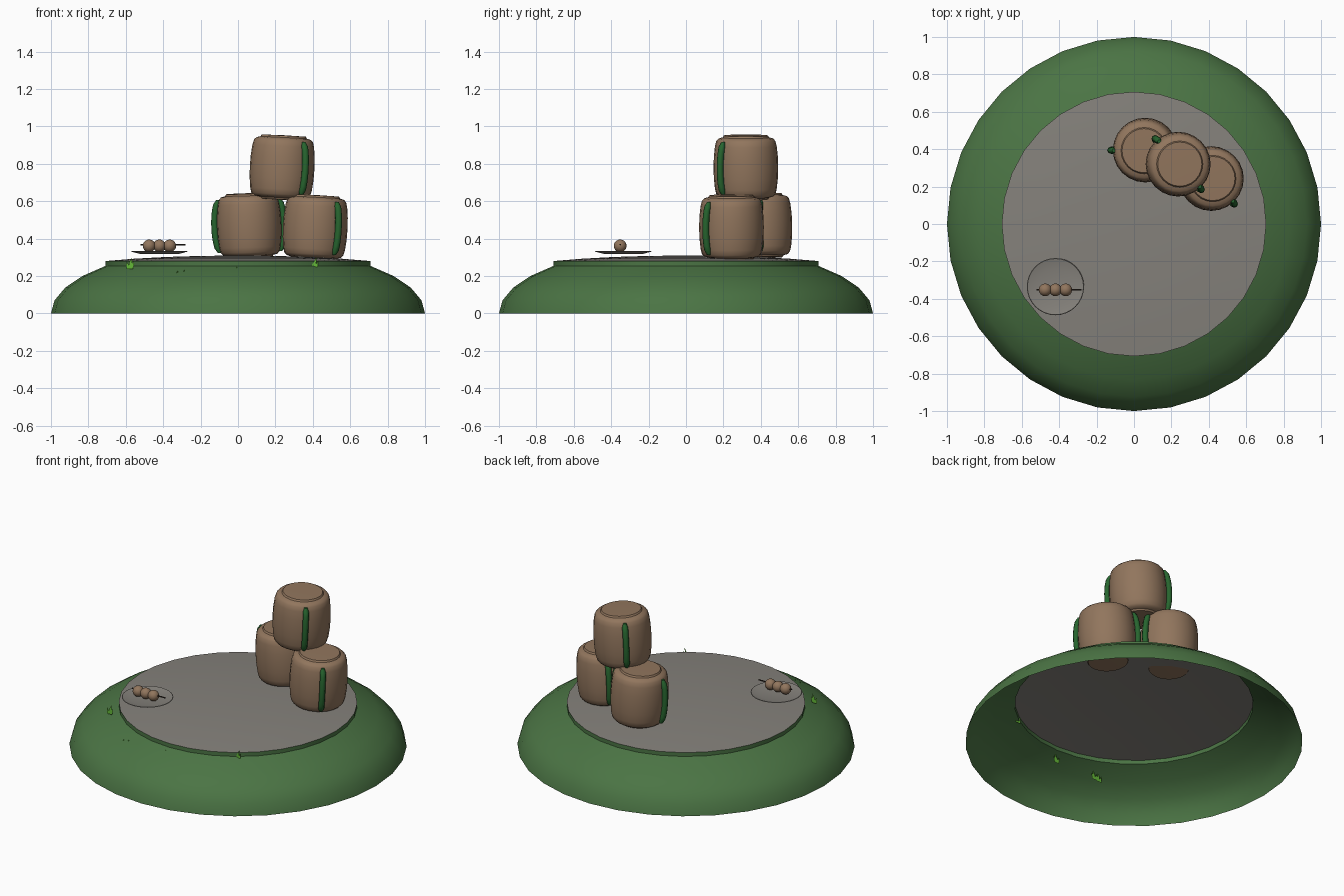
import bpy, bmesh, math
from mathutils import Vector

if "Cube" in bpy.data.objects:
    bpy.data.objects.remove(bpy.data.objects["Cube"])


def mat(name, rgb):
    m = bpy.data.materials.new(name)
    m.diffuse_color = (*rgb, 1)
    m.use_nodes = True
    m.node_tree.nodes["Principled BSDF"].inputs["Base Color"].default_value = m.diffuse_color
    return m


MOSS = mat("moss_green", (0.070, 0.175, 0.058))
STONE = mat("stone_grey", (0.235, 0.222, 0.200))
WOOD = mat("barrel_brown", (0.285, 0.180, 0.110))
VINE = mat("vine_green", (0.020, 0.130, 0.028))
GRASS = mat("grass_green", (0.130, 0.480, 0.040))
STICK = mat("dark_stick", (0.035, 0.025, 0.018))


def finish(name, bm, mats, loc=(0, 0, 0), rot=(0, 0, 0), smooth=30):
    me = bpy.data.meshes.new(name)
    bm.to_mesh(me)
    bm.free()
    ob = bpy.data.objects.new(name, me)
    bpy.context.collection.objects.link(ob)
    for m in mats:
        me.materials.append(m)
    ob.location = loc
    ob.rotation_euler = [math.radians(a) for a in rot]
    if smooth:
        bpy.ops.object.select_all(action='DESELECT')
        ob.select_set(True)
        bpy.context.view_layer.objects.active = ob
        bpy.ops.object.shade_smooth_by_angle(angle=math.radians(smooth))
    return ob


def lathe(profile, sides, index=lambda i: 0):
    """Revolve (radius, z) points listed bottom to top; radius 0 closes an end."""
    bm = bmesh.new()
    rings = []
    for r, z in profile:
        if r == 0:
            rings.append([bm.verts.new((0, 0, z))])
        else:
            rings.append([bm.verts.new((r * math.cos(2 * math.pi * k / sides),
                                        r * math.sin(2 * math.pi * k / sides), z))
                          for k in range(sides)])
    for i in range(len(rings) - 1):
        a, b = rings[i], rings[i + 1]
        for k in range(sides):
            n = (k + 1) % sides
            if len(a) == 1:
                f = bm.faces.new((a[0], b[n], b[k]))
            elif len(b) == 1:
                f = bm.faces.new((a[k], a[n], b[0]))
            else:
                f = bm.faces.new((a[k], a[n], b[n], b[k]))
            f.material_index = index(i)
    return bm


# Mound: open-bottomed squashed dome, raised step and gently domed stone top
step = math.pi / 16
dome = [(math.cos(i * step), 0.36 * math.sin(i * step)) for i in range(5)]
cap = [(math.cos(i * step), 0.28 + 0.28 * (0.36 * math.sin(i * step) - 0.2546))
       for i in range(4, 8)] + [(0, 0.3095)]
finish("mound", lathe(dome + cap, 32, lambda i: 1 if i > 4 else 0), [MOSS, STONE])

# Barrels, each with a vine running up two opposite sides
HALF = [(0.173, 0), (0.171, 0.06), (0.165, 0.115), (0.158, 0.142),
        (0.146, 0.155), (0.124, 0.161), (0.118, 0.171), (0, 0.173)]
BARREL = [(r, -z) for r, z in reversed(HALF[1:])] + HALF


def vine(name, angle, loc, rot):
    path = [(0.172 + 0.013 * math.cos(t * 1.5) - 0.011 * t ** 4, 0.142 * t)
            for t in [i / 6 for i in range(-6, 7)]]
    bm = bmesh.new()
    rings = []
    for i, (r, z) in enumerate(path):
        w = 0.010 if i in (0, len(path) - 1) else 0.018
        rings.append([bm.verts.new((r + w * math.cos(k * math.pi / 4),
                                    w * math.sin(k * math.pi / 4), z)) for k in range(8)])
    for a, b in zip(rings, rings[1:]):
        for k in range(8):
            n = (k + 1) % 8
            bm.faces.new((a[k], a[n], b[n], b[k]))
    bm.faces.new(rings[0][::-1])
    bm.faces.new(rings[-1])
    c, s = math.cos(math.radians(angle)), math.sin(math.radians(angle))
    for v in bm.verts:
        x, y, z = v.co
        v.co = Vector((x * c - y * s, x * s + y * c, z))
    finish(name, bm, [VINE], loc, rot, 50)


for label, loc, rot, angle in [("left", (0.06, 0.395, 0.470), (1, -2, 0), 180),
                               ("right", (0.413, 0.243, 0.460), (0, 3, 0), -48),
                               ("top", (0.236, 0.320, 0.780), (0, 3, 0), -48)]:
    finish("barrel_" + label, lathe(BARREL, 24), [WOOD], loc, rot, 35)
    for j in range(2):
        vine(f"vine_{label}_{j + 1}", angle + 180 * j, loc, rot)

# Shallow plate
PLATE = [(0, 0.317), (0.10, 0.317), (0.153, 0.331), (0.150, 0.333),
         (0.10, 0.321), (0, 0.321)]
finish("plate", lathe(PLATE, 32), [STONE], (-0.42, -0.335, 0))

# Skewer with three dumplings
bm = bmesh.new()
bmesh.ops.create_cone(bm, cap_ends=True, segments=8, radius1=0.004, radius2=0.004, depth=0.24)
finish("skewer_stick", bm, [STICK], (-0.40, -0.352, 0.368), (0, 90, 0))
for i in range(3):
    bm = bmesh.new()
    bmesh.ops.create_uvsphere(bm, u_segments=16, v_segments=10, radius=0.034)
    finish(f"dumpling_{i + 1}", bm, [WOOD], (-0.475 + 0.055 * i, -0.352, 0.361))

# Grass tufts: flat curved blades facing the front
for t, (x, y, z) in enumerate([(-0.58, -0.50, 0.238), (-0.335, -0.72, 0.168),
                               (-0.30, -0.72, 0.172), (-0.02, -0.735, 0.188),
                               (0.405, -0.585, 0.238)]):
    bm = bmesh.new()
    for base, lean, h in [(-0.010, -0.006, 0.040), (0.0, 0.014, 0.062), (0.012, 0.010, 0.042)]:
        v = [bm.verts.new((base + dx, 0, dz)) for dx, dz in
             [(-0.006, 0), (0.006, 0), (0.009 + lean * 0.3, h * 0.5),
              (lean, h), (-0.007 + lean * 0.3, h * 0.5)]]
        bm.faces.new(v)
    finish(f"grass_tuft_{t + 1}", bm, [GRASS], (x, y, z), smooth=0)
